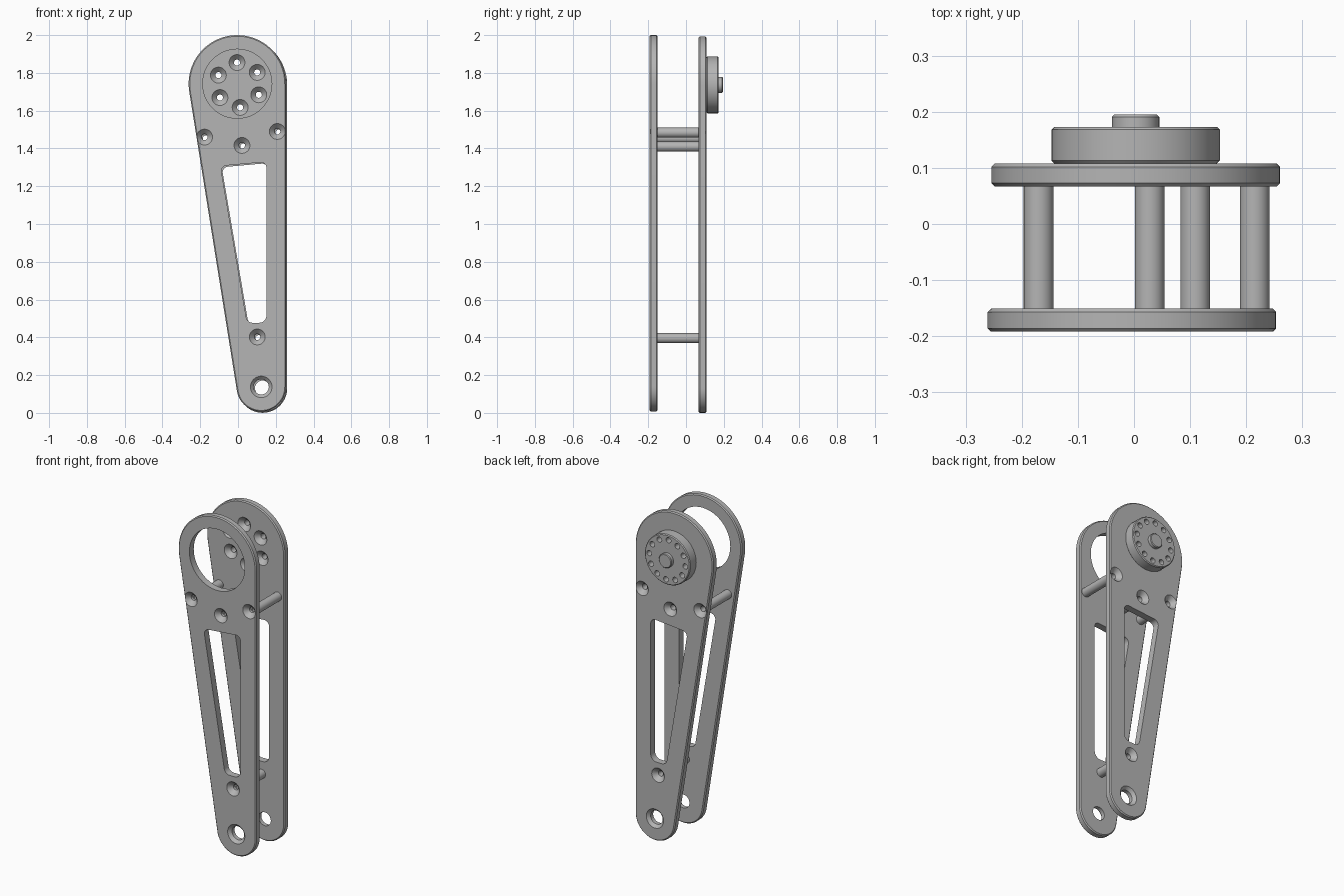
import bpy, bmesh
from math import atan2, acos, cos, sin, pi, hypot, radians

if "Cube" in bpy.data.objects:
    bpy.data.objects.remove(bpy.data.objects["Cube"], do_unlink=True)

grey = bpy.data.materials.new("plain grey")
grey.use_nodes = True
GREY = (0.46, 0.46, 0.46, 1)
grey.diffuse_color = GREY
for node in grey.node_tree.nodes:
    if node.type == 'BSDF_PRINCIPLED':
        node.inputs["Base Color"].default_value = GREY


def outline(circles, inset=0.0, steps=32):
    """Belt around counter-clockwise circles (x, z, radius), in the XZ plane."""
    n = len(circles)
    if n == 1:
        x, z, r = circles[0]
        return [(x + (r - inset) * cos(2 * pi * i / 48),
                 z + (r - inset) * sin(2 * pi * i / 48)) for i in range(48)]
    normals = []
    for i, (x, z, r) in enumerate(circles):
        x2, z2, r2 = circles[(i + 1) % n]
        dx, dz = x2 - x, z2 - z
        normals.append(atan2(dz, dx) - acos((r - r2) / hypot(dx, dz)))
    points = []
    for i, (x, z, r) in enumerate(circles):
        start = normals[i - 1]
        sweep = (normals[i] - start) % (2 * pi)
        for k in range(steps + 1):
            a = start + sweep * k / steps
            points.append((x + (r - inset) * cos(a), z + (r - inset) * sin(a)))
    return points


def loft(bm, circles, sections, closed=False):
    """Join outlines along y; sections are (y, inset)."""
    rings = [[bm.verts.new((x, y, z)) for x, z in outline(circles, inset)]
             for y, inset in sections]
    pairs = list(zip(rings, rings[1:]))
    if closed:
        pairs.append((rings[-1], rings[0]))
    else:
        bm.faces.new(rings[0])
        bm.faces.new(rings[-1])
    for a, b in pairs:
        for i in range(len(a)):
            j = (i + 1) % len(a)
            bm.faces.new((a[i], a[j], b[j], b[i]))


def chamfered(bm, circles, y0, y1, c):
    loft(bm, circles, [(y0, c), (y0 + c, 0), (y1 - c, 0), (y1, c)])


def countersink(bm, x, z, wide, narrow, y, s):
    """Conical hole entering the face at y in direction s."""
    loft(bm, [(x, z, wide)], [(y - s * 0.01, -0.01),
                              (y + s * (wide - narrow), wide - narrow),
                              (y + s * 0.06, wide - narrow)])


def make(name, bm):
    bmesh.ops.recalc_face_normals(bm, faces=bm.faces)
    mesh = bpy.data.meshes.new(name)
    bm.to_mesh(mesh)
    bm.free()
    mesh.materials.append(grey)
    obj = bpy.data.objects.new(name, mesh)
    bpy.context.collection.objects.link(obj)
    return obj


def finish(obj, cutter=None):
    bpy.ops.object.select_all(action='DESELECT')
    obj.select_set(True)
    bpy.context.view_layer.objects.active = obj
    if cutter:
        cutter.hide_render = True
        mod = obj.modifiers.new("holes", 'BOOLEAN')
        mod.object = cutter
        mod.solver = 'EXACT'
        bpy.ops.object.modifier_apply(modifier=mod.name)
        bpy.data.objects.remove(cutter, do_unlink=True)
    bpy.ops.object.shade_smooth_by_angle(angle=radians(30))


# Shared layout, in front plate coordinates
HEAD = (-0.004, 1.7425)
FOOT = (0.123, 0.1375)
POSTS = [(-0.177, 1.46), (0.021, 1.416), (0.208, 1.49), (0.102, 0.402)]
SLOT = [(0.078, 0.512, 0.035), (0.111, 0.517, 0.04),
        (0.121, 1.296, 0.03), (-0.058, 1.28, 0.03)]
SHIFT = (0.007, -0.0065)          # back half sits slightly off the front one
RING = 0.119                      # bolt circle radius


def plate(name, y0, y1, shift, outer_y, s):
    def at(p):
        return (p[0] + shift[0], p[1] + shift[1]) + tuple(p[2:])
    body = bmesh.new()
    chamfered(body, [at(HEAD + (0.2575,)), at(FOOT + (0.1305,))], y0, y1, 0.006)
    cut = bmesh.new()
    loft(cut, [at(c) for c in SLOT], [(y0 - 0.02, 0), (y1 + 0.02, 0)])
    for p in POSTS:
        countersink(cut, *at(p), 0.042, 0.016, outer_y, s)
    countersink(cut, *at(FOOT), 0.057, 0.04, outer_y, s)
    hx, hz = at(HEAD)
    if s > 0:
        # large opening in the front plate
        loft(cut, [(hx, hz, 0.183)], [(y0 - 0.02, 0), (y1 + 0.02, 0)])
    else:
        # bolt circle, sunk from the inner face of the back plate
        for k in range(6):
            a = radians(34 + 60 * k)
            countersink(cut, hx + RING * cos(a), hz + RING * sin(a),
                        0.042, 0.016, y0, 1)
    finish(make(name, body), make(name + "_cutter", cut))


plate("front_plate", -0.192, -0.151, (0, 0), -0.192, 1)
plate("back_plate", 0.067, 0.108, SHIFT, 0.108, -1)

# Hollow spacer posts between the plates
for i, (x, z) in enumerate(POSTS):
    bm = bmesh.new()
    loft(bm, [(x + SHIFT[0], z + SHIFT[1], 0.0265)],
         [(-0.151, 0), (0.067, 0), (0.067, 0.0105), (-0.151, 0.0105)], closed=True)
    finish(make("spacer_post_%d" % (i + 1), bm))

# Drilled round flange on the back
cx, cz = HEAD[0] + SHIFT[0], HEAD[1] + SHIFT[1]
disc, holes = bmesh.new(), bmesh.new()
chamfered(disc, [(cx, cz, 0.15)], 0.108, 0.173, 0.005)
for k in range(12):
    a = radians(34 + 30 * k)
    loft(holes, [(cx + RING * cos(a), cz + RING * sin(a), 0.016)],
         [(0.09, 0), (0.19, 0)])
finish(make("flange_disc", disc), make("flange_cutter", holes))

# Central hub
hub = bmesh.new()
chamfered(hub, [(cx, cz, 0.042)], 0.165, 0.195, 0.004)
finish(make("flange_hub", hub))
